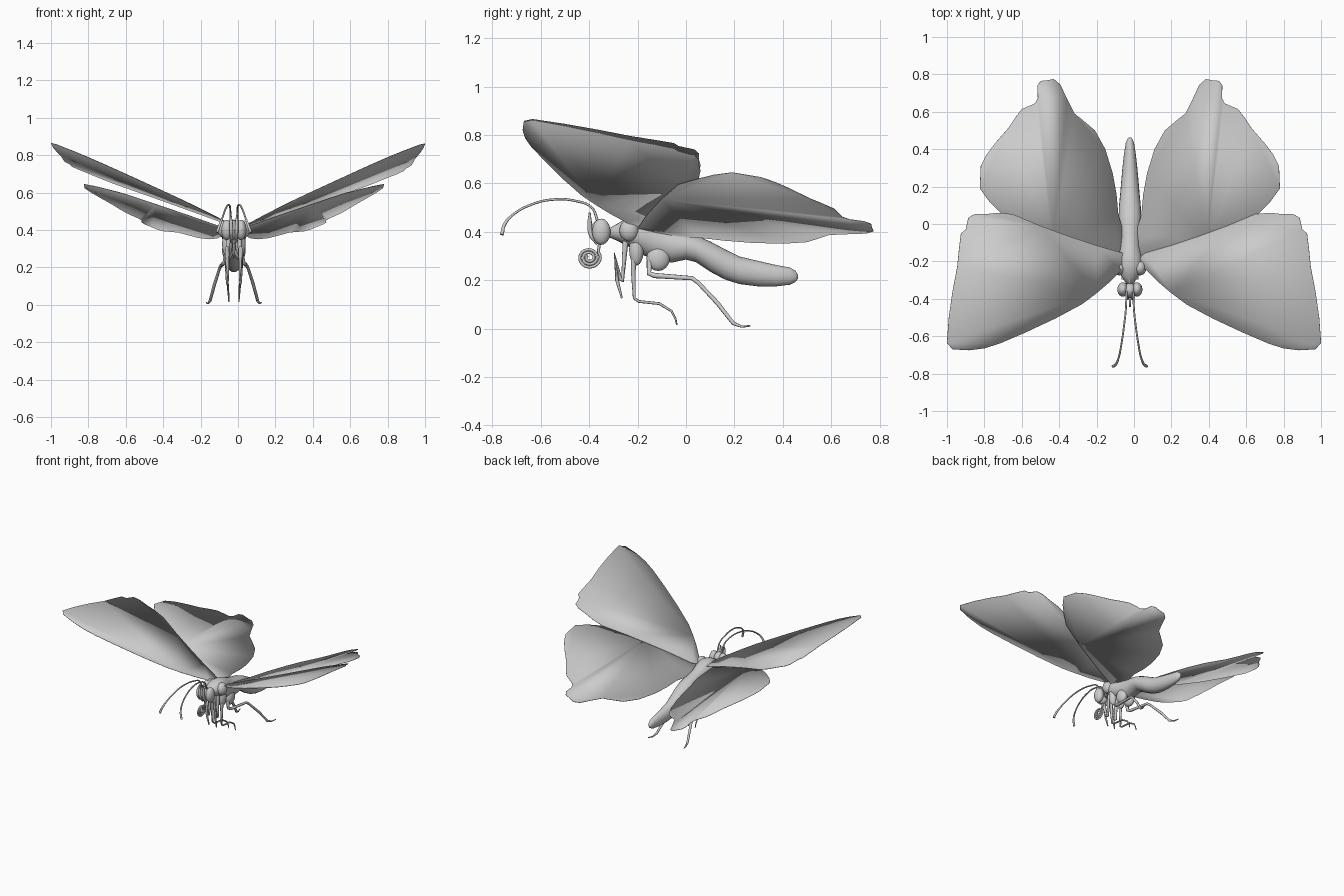
import bpy, bmesh, math
from mathutils import Vector

if "Cube" in bpy.data.objects:
    bpy.data.objects.remove(bpy.data.objects["Cube"])

AXIS = -0.022  # body centre line in x

grey = bpy.data.materials.new("plain_grey")
grey.diffuse_color = (0.6, 0.6, 0.6, 1)
grey.use_nodes = True
grey.node_tree.nodes["Principled BSDF"].inputs["Base Color"].default_value = grey.diffuse_color


def finish(ob, angle=60):
    ob.data.materials.clear()
    ob.data.materials.append(grey)
    bpy.ops.object.select_all(action='DESELECT')
    ob.select_set(True)
    bpy.context.view_layer.objects.active = ob
    bpy.ops.object.shade_smooth_by_angle(angle=math.radians(angle))
    return ob


def mesh_object(name, bm):
    bmesh.ops.recalc_face_normals(bm, faces=bm.faces)
    me = bpy.data.meshes.new(name)
    bm.to_mesh(me)
    bm.free()
    ob = bpy.data.objects.new(name, me)
    bpy.context.collection.objects.link(ob)
    return ob


def tube(name, pts, radii, depth=0.01, smooth=True):
    """Tapered round tube through (x, y, z) points."""
    cu = bpy.data.curves.new(name, 'CURVE')
    cu.dimensions = '3D'
    cu.bevel_depth = depth
    cu.bevel_resolution = 2
    cu.use_fill_caps = True
    cu.resolution_u = 6
    if smooth:
        sp = cu.splines.new('BEZIER')
        sp.bezier_points.add(len(pts) - 1)
        for bp, p, r in zip(sp.bezier_points, pts, radii):
            bp.co = p
            bp.radius = r / depth
            bp.handle_left_type = bp.handle_right_type = 'AUTO'
    else:
        sp = cu.splines.new('POLY')
        sp.points.add(len(pts) - 1)
        for bp, p, r in zip(sp.points, pts, radii):
            bp.co = (*p, 1)
            bp.radius = r / depth
    ob = bpy.data.objects.new(name, cu)
    bpy.context.collection.objects.link(ob)
    bpy.ops.object.select_all(action='DESELECT')
    ob.select_set(True)
    bpy.context.view_layer.objects.active = ob
    bpy.ops.object.convert(target='MESH')
    return finish(bpy.context.view_layer.objects.active)


def ellipsoid(name, loc, size, tilt=0):
    bpy.ops.mesh.primitive_uv_sphere_add(segments=20, ring_count=12, location=loc,
                                         rotation=(tilt, 0, 0))
    ob = bpy.context.object
    ob.name = name
    ob.scale = size
    return finish(ob, 180)


def wing(name, outline, height, side, axis):
    """Flat thin sheet; height(x, y) gives its tilted plane."""
    bm = bmesh.new()
    vs = []
    for x, y in outline:
        vs.append(bm.verts.new((x if side > 0 else 2 * axis - x, y, height(x, y))))
    bm.faces.new(vs)
    bm.normal_update()
    ob = mesh_object(name, bm)
    mod = ob.modifiers.new("sheet", 'SOLIDIFY')
    mod.thickness = 0.003
    mod.offset = 0
    return finish(ob, 20)


# Wings
fore = [(0.01, -0.2), (0.07, -0.25), (0.13, -0.31), (0.20, -0.37), (0.28, -0.43), (0.42, -0.505),
        (0.58, -0.58), (0.72, -0.64), (0.80, -0.665), (0.88, -0.675), (0.97, -0.67), (1.0, -0.635),
        (0.99, -0.5), (0.97, -0.36), (0.945, -0.23), (0.935, -0.13), (0.925, -0.05), (0.90, -0.03),
        (0.885, 0.035), (0.85, 0.053), (0.79, 0.053), (0.73, 0.06), (0.65, 0.053), (0.5, -0.01),
        (0.35, -0.065), (0.2, -0.115), (0.06, -0.155)]
hind = [(0.0, -0.2), (0.06, -0.195), (0.20, -0.16), (0.39, -0.10), (0.57, -0.03), (0.66, 0.05),
        (0.725, 0.115), (0.78, 0.19), (0.775, 0.31), (0.745, 0.37), (0.70, 0.43), (0.63, 0.51),
        (0.59, 0.57), (0.555, 0.615), (0.485, 0.645), (0.47, 0.675), (0.472, 0.74), (0.455, 0.765),
        (0.42, 0.768), (0.385, 0.775), (0.35, 0.745), (0.315, 0.67), (0.275, 0.59), (0.23, 0.555),
        (0.165, 0.50), (0.11, 0.40), (0.07, 0.27), (0.05, 0.16), (0.04, 0.05), (0.01, -0.05)]
wing("right_forewing", fore, lambda x, y: 0.712 + 0.39 * (x - 0.88) - 0.15 * (y - 0.05), 1, 0)
wing("left_forewing", fore, lambda x, y: 0.735 + 0.40 * (x - 0.88) - 0.119 * (y - 0.05), -1, 0)
for side, word in ((1, "right"), (-1, "left")):
    wing(word + "_hindwing", hind,
         lambda x, y: 0.64 + 0.39 * (x - 0.78) - 0.15 * (y - 0.22), side, AXIS)

# Thorax and abdomen: lofted rings of (y, top, bottom, half width)
rings = [(-.325, .41, .38, .016), (-.29, .43, .365, .038), (-.26, .447, .35, .058),
         (-.22, .455, .33, .072), (-.17, .453, .30, .066), (-.12, .43, .285, .058),
         (-.06, .41, .272, .057), (0, .395, .285, .06), (.04, .385, .275, .06),
         (.10, .36, .235, .058), (.16, .328, .203, .052), (.22, .298, .184, .047),
         (.30, .279, .174, .040), (.37, .263, .174, .032), (.43, .252, .181, .023),
         (.453, .238, .193, .014), (.463, .222, .206, .006)]
bm = bmesh.new()
N = 20
loops = []
for y, top, bot, w in rings:
    loops.append([bm.verts.new((AXIS + w * math.cos(a), y,
                                (top + bot) / 2 + (top - bot) / 2 * math.sin(a)))
                  for a in (2 * math.pi * i / N for i in range(N))])
for a, b in zip(loops, loops[1:]):
    for i in range(N):
        bm.faces.new((a[i], a[(i + 1) % N], b[(i + 1) % N], b[i]))
bm.faces.new(loops[0])
bm.faces.new(loops[-1])
finish(mesh_object("body", bm))

# Head and coiled tongue
ellipsoid("head", (AXIS, -.355, .40), (.034, .04, .052))
coil = [(AXIS, -.355, .365), (AXIS, -.36, .335)]
for i in range(37):
    a = 0.6 - 2 * math.pi * i / 13
    r = 1 - 0.78 * i / 36
    coil.append((AXIS, -.40 + .047 * r * math.cos(a), .293 + .043 * r * math.sin(a)))
tube("coiled_tongue", coil, [.006] * len(coil))

for s, word in ((1, "right"), (-1, "left")):
    def path(pts):
        return [(AXIS + s * x, y, z) for x, y, z in pts]

    ellipsoid(word + "_eye", (AXIS + s * .038, -.35, .40), (.029, .038, .054))
    # Upright mouth feelers
    tube(word + "_palp", path([(.012, -.365, .35), (.014, -.393, .39), (.015, -.398, .44),
                               (.016, -.398, .48)]), [.008, .010, .009, .004])
    # Antennae with thickened tips
    tube(word + "_antenna", path([(.018, -.365, .445), (.019, -.39, .50), (.022, -.46, .528),
                                  (.032, -.55, .533), (.045, -.64, .512), (.06, -.715, .47),
                                  (.075, -.75, .43), (.09, -.761, .388)]),
         [.006, .005, .005, .005, .005, .005, .007, .008])
    # Shoulder and leg bases
    ellipsoid(word + "_shoulder", (AXIS + s * .055, -.235, .405), (.033, .04, .045))
    ellipsoid(word + "_mid_hip", (AXIS + s * .035, -.205, .325), (.028, .03, .065))
    ellipsoid(word + "_hind_hip", (AXIS + s * .033, -.115, .29), (.03, .048, .052))
    # Folded front leg
    tube(word + "_front_leg", path([(.03, -.25, .36), (.035, -.262, .20), (.037, -.272, .205),
                                    (.035, -.295, .305), (.034, -.285, .20), (.03, -.265, .125)]),
         [.013, .010, .009, .010, .008, .004], smooth=False)
    # Middle leg
    tube(word + "_mid_leg", path([(.04, -.215, .30), (.04, -.218, .24), (.037, -.214, .125),
                                  (.034, -.195, .112), (.032, -.11, .103), (.03, -.06, .072),
                                  (.028, -.043, .04), (.027, -.038, .015)]),
         [.013, .010, .006, .006, .006, .005, .004, .003], smooth=False)
    # Hind leg
    tube(word + "_hind_leg", path([(.04, -.15, .28), (.05, -.153, .228), (.058, -.13, .219),
                                   (.07, .025, .208), (.078, .05, .19), (.105, .13, .105),
                                   (.127, .195, .022), (.137, .23, .008), (.147, .265, .011)]),
         [.013, .011, .011, .009, .008, .009, .008, .005, .003], smooth=False)
